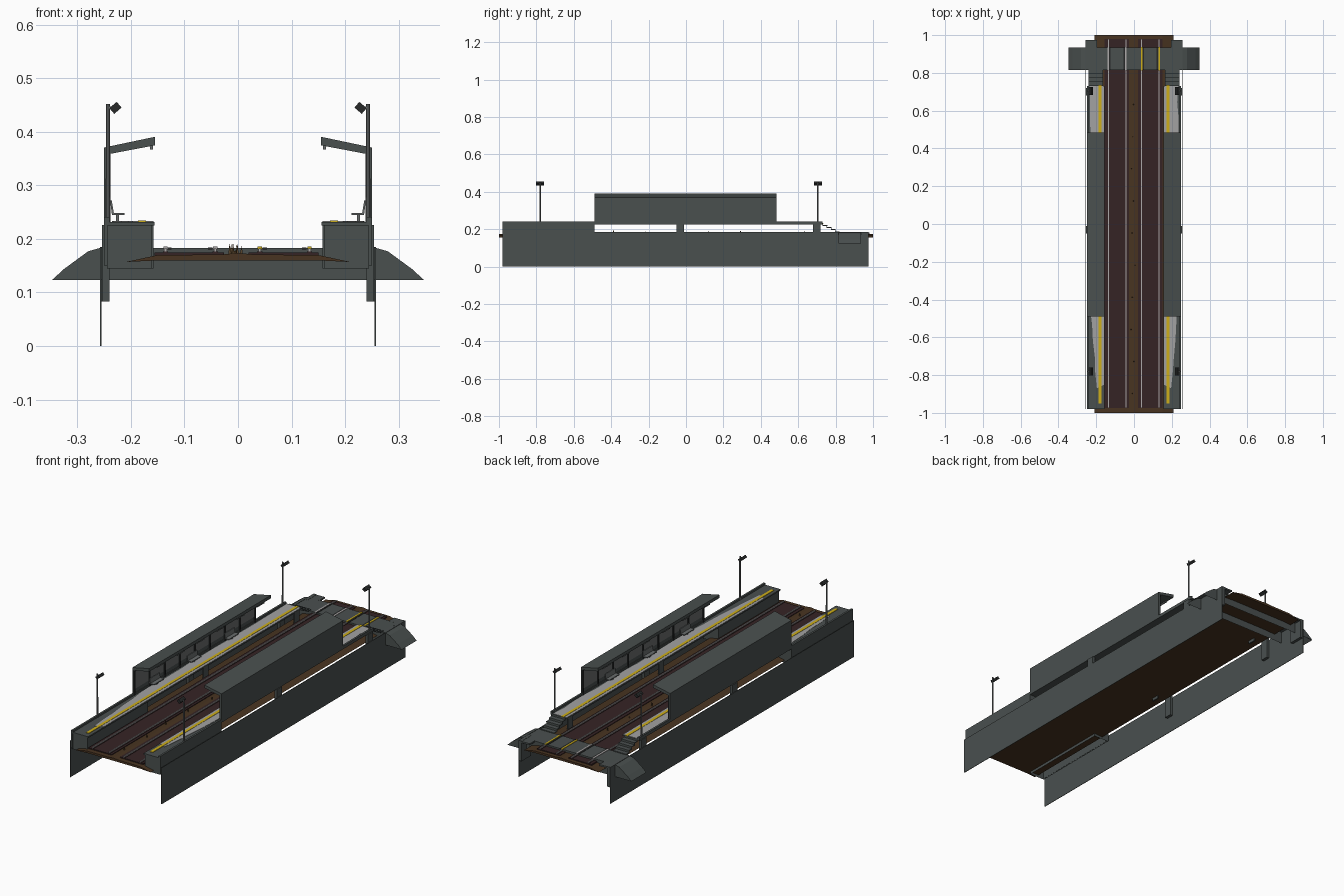
import bpy, bmesh, math, random
from mathutils import Matrix, Vector

if "Cube" in bpy.data.objects:
    bpy.data.objects.remove(bpy.data.objects["Cube"])
random.seed(3)

def material(name, r, g, b):
    m = bpy.data.materials.new(name)
    m.diffuse_color = (r, g, b, 1)
    m.use_nodes = True
    m.node_tree.nodes["Principled BSDF"].inputs["Base Color"].default_value = m.diffuse_color
    return m

CONCRETE = material("dark concrete", 0.068, 0.08, 0.078)
PAVING = material("light paving", 0.36, 0.36, 0.36)
YELLOW = material("yellow line", 0.62, 0.43, 0.01)
BALLAST = material("brown ballast", 0.065, 0.034, 0.015)
SLEEPER = material("maroon track bed", 0.036, 0.017, 0.018)
RAIL = material("rail steel", 0.42, 0.40, 0.40)
METAL = material("grey metal", 0.14, 0.15, 0.15)
BLACK = material("black metal", 0.02, 0.022, 0.022)
GRASS = material("dry grass", 0.10, 0.06, 0.025)

def finish(name, bm, mat):
    bmesh.ops.recalc_face_normals(bm, faces=bm.faces)
    me = bpy.data.meshes.new(name)
    bm.to_mesh(me)
    bm.free()
    me.materials.append(mat)
    ob = bpy.data.objects.new(name, me)
    bpy.context.collection.objects.link(ob)
    return ob

def box(name, x0, x1, y0, y1, z0, z1, mat, open_bottom=False):
    return prism(name, [(x0, z0), (x0, z1), (x1, z1), (x1, z0)], y0, y1, mat, open_bottom)

def prism(name, pts, y0, y1, mat, open_bottom=False):
    """Extrude an x-z profile along y; the last-to-first edge is the bottom."""
    bm = bmesh.new()
    a = [bm.verts.new((x, y0, z)) for x, z in pts]
    b = [bm.verts.new((x, y1, z)) for x, z in pts]
    bm.faces.new(a)
    bm.faces.new(b[::-1])
    n = len(pts)
    for i in range(n - 1 if open_bottom else n):
        j = (i + 1) % n
        bm.faces.new((a[i], a[j], b[j], b[i]))
    return finish(name, bm, mat)

def plate(name, pts, z0, z1, mat):
    """Extrude an x-y outline upward."""
    bm = bmesh.new()
    f = bm.faces.new([bm.verts.new((x, y, z0)) for x, y in pts])
    r = bmesh.ops.extrude_face_region(bm, geom=[f])
    bmesh.ops.translate(bm, vec=(0, 0, z1 - z0),
                        verts=[v for v in r["geom"] if isinstance(v, bmesh.types.BMVert)])
    return finish(name, bm, mat)

# Ballast bed
prism("ballast_bed", [(-0.21, 0.157), (-0.15, 0.170), (-0.03, 0.171), (0, 0.174), (0.03, 0.171),
                      (0.15, 0.170), (0.21, 0.157), (0.15, 0.160), (-0.15, 0.160)], -1, 1, BALLAST)

# Tracks: bed panel, rails
for cx in (-0.088, 0.088):
    box("track_bed", cx - 0.068, cx + 0.062, -0.975, 0.98, 0.168, 0.175, SLEEPER)
    for dx in (-0.0475, 0.0455):
        x = cx + dx
        box("rail_foot", x - 0.005, x + 0.005, -0.975, 0.98, 0.175, 0.177, SLEEPER)
        box("rail", x - 0.0025, x + 0.0025, -0.975, 0.98, 0.177, 0.1825, RAIL)

# Level crossing: open shell with sloping ends
half = [(0.348, 0.123), (0.325, 0.144), (0.28, 0.177), (0.255, 0.184), (0.235, 0.184), (0.16, 0.183)]
prism("level_crossing", [(-x, z) for x, z in half] + half[::-1], 0.815, 0.935, CONCRETE, True)
# Flangeway strips across the crossing
for x, m in ((-0.1355, RAIL), (-0.0425, RAIL), (0.0405, YELLOW), (0.1335, YELLOW)):
    box("crossing_rail", x - 0.004, x + 0.004, 0.812, 0.938, 0.180, 0.1855, m)
for x in (-0.128, -0.052, 0.050, 0.124):
    box("flangeway", x - 0.004, x + 0.004, 0.814, 0.936, 0.179, 0.1845, BLACK)

# Grass tufts between the tracks
for i in range(10):
    y = -0.9 + i * 0.17
    x = random.uniform(-0.015, 0.01)
    h = random.uniform(0.006, 0.02)
    prism("grass_tuft", [(x - 0.003, 0.171), (x + random.uniform(-0.004, 0.004), 0.174 + h),
                         (x + 0.003, 0.171)], y, y + 0.004, GRASS)

for s in (-1, 1):
    side = "left" if s < 0 else "right"

    def sbox(name, x0, x1, *rest):
        return box(f"{side}_{name}", s * x0, s * x1, *rest)

    def sprism(name, pts, *rest):
        return prism(f"{side}_{name}", [(s * x, z) for x, z in pts], *rest)

    # Retaining wall and its end block
    sbox("retaining_wall", 0.255, 0.2575, -0.98, 0.975, 0, 0.185, CONCRETE)
    sbox("wall_end_block", 0.24, 0.256, 0.90, 0.974, 0.083, 0.185, CONCRETE)
    sbox("wall_end_ledge", 0.195, 0.256, 0.93, 0.974, 0.176, 0.184, CONCRETE)

    # Platform: solid front part, then a slab on posts
    sbox("platform_base", 0.161, 0.245, -0.975, -0.49, 0.145, 0.226, CONCRETE, True)
    sbox("platform_slab", 0.156, 0.246, -0.98, 0.73, 0.225, 0.232, CONCRETE)
    sbox("platform_kerb", 0.24, 0.25, -0.98, 0.73, 0.225, 0.241, CONCRETE)
    sbox("platform_side", 0.244, 0.25, -0.98, -0.49, 0.15, 0.235, CONCRETE)
    for y in (-0.03, 0.70):
        sbox("outer_post", 0.24, 0.2545, y - 0.02, y + 0.02, 0.083, 0.226, CONCRETE)
        sbox("inner_post", 0.158, 0.165, y - 0.02, y + 0.02, 0.145, 0.226, CONCRETE)

    # Worn paving with a ragged outer edge, and the yellow line
    edge = []
    for i in range(20):
        t = i / 19
        y = -0.87 + 1.60 * t
        x = 0.195 + 0.037 * min(1, t * 3.5)
        edge.append((s * (x + random.uniform(-0.004, 0.004)), y))
    plate(f"{side}_paving", [(s * 0.158, 0.73), (s * 0.158, -0.85)] + edge, 0.231, 0.2332, PAVING)
    sbox("yellow_line", 0.172, 0.187, -0.95, 0.735, 0.232, 0.2345, YELLOW)

    # Steps down to the crossing
    for i in range(4):
        y, z = 0.73 + i * 0.022, 0.222 - i * 0.011
        sbox("step_tread", 0.165, 0.24, y, y + 0.026, z - 0.004, z, CONCRETE)
        sbox("step_riser", 0.165, 0.24, y, y + 0.003, z, z + 0.009, CONCRETE)

    # Shelter: back wall, inside panels, frame posts, sloping roof
    sbox("shelter_wall", 0.243, 0.25, -0.49, 0.485, 0.24, 0.368, CONCRETE)
    for i in range(8):
        y = -0.485 + i * 0.121
        sbox("shelter_panel", 0.241, 0.244, y + 0.008, y + 0.113, 0.262, 0.35, METAL)
    for i in range(9):
        y = -0.487 + i * 0.1205
        sbox("shelter_post", 0.238, 0.245, y, y + 0.007, 0.232, 0.365, BLACK)
    sprism("shelter_roof", [(0.155, 0.375), (0.155, 0.391), (0.25, 0.371), (0.25, 0.357)],
           -0.49, 0.485, CONCRETE)
    for i in range(6):
        y = -0.42 + i * 0.16
        sbox("roof_light", 0.159, 0.164, y, y + 0.06, 0.367, 0.376, METAL)

    # Benches
    for y in (-0.33, -0.03, 0.27):
        sbox("bench_leg", 0.222, 0.228, y - 0.005, y + 0.005, 0.232, 0.246, METAL)
        sbox("bench_seat", 0.212, 0.235, y - 0.04, y + 0.04, 0.245, 0.249, METAL)
        sprism("bench_back", [(0.232, 0.248), (0.236, 0.272), (0.239, 0.272), (0.236, 0.248)],
               y - 0.04, y + 0.04, METAL)

    # Lamps: pole, arm and tilted head
    for y in (-0.78, 0.705):
        bm = bmesh.new()
        bmesh.ops.create_cone(bm, cap_ends=True, segments=8, radius1=0.0045, radius2=0.0035, depth=0.222,
                              matrix=Matrix.Translation((s * 0.243, y, 0.341)))
        finish(f"{side}_lamp_pole", bm, METAL)
        sbox("lamp_arm", 0.229, 0.243, y - 0.003, y + 0.003, 0.443, 0.448, METAL)
        bm = bmesh.new()
        bmesh.ops.create_cube(bm, size=1, matrix=Matrix.Translation((s * 0.229, y, 0.445))
                              @ Matrix.Rotation(s * math.radians(40), 4, 'Y')
                              @ Matrix.Diagonal((0.018, 0.042, 0.014, 1)))
        finish(f"{side}_lamp_head", bm, BLACK)
